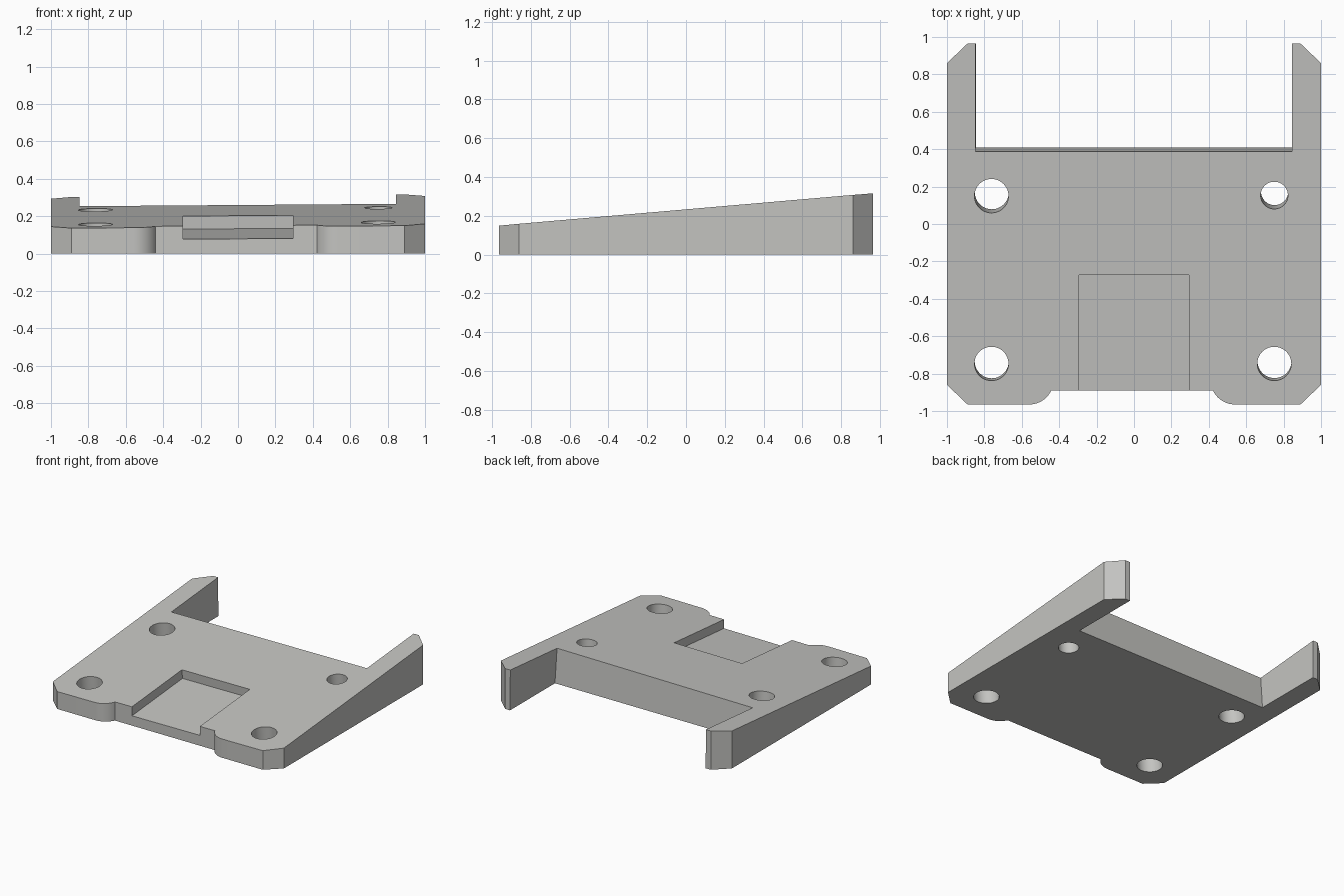
import bpy, bmesh, math
from mathutils import Matrix, Vector

if "Cube" in bpy.data.objects:
    bpy.data.objects.remove(bpy.data.objects["Cube"])

SX, SY, Z0 = 0.0075, 0.0865, 0.226          # slope of the top face


def top(x, y):
    return Z0 + SX * x + SY * y


NORMAL = Vector((-SX, -SY, 1)).normalized()
TILT = Vector((0, 0, 1)).rotation_difference(NORMAL).to_matrix().to_4x4()


def on_top(x, y):
    """Frame lying on the sloped top face."""
    return Matrix.Translation((x, y, top(x, y))) @ TILT


def add_object(name, bm):
    bmesh.ops.recalc_face_normals(bm, faces=bm.faces[:])
    mesh = bpy.data.meshes.new(name)
    bm.to_mesh(mesh)
    bm.free()
    ob = bpy.data.objects.new(name, mesh)
    bpy.context.collection.objects.link(ob)
    return ob


def arc(cx, cy, r, a0, a1, n=10):
    return [(cx + r * math.cos(math.radians(a0 + (a1 - a0) * i / n)),
             cy + r * math.sin(math.radians(a0 + (a1 - a0) * i / n))) for i in range(n + 1)]


def box_cutter(x0, x1, y0, y1, z0, z1):
    """Box square to the top face, with z measured from that face."""
    bm = bmesh.new()
    bmesh.ops.create_cube(bm, size=1)
    for v in bm.verts:
        v.co = ((x1 - x0) * v.co.x, (y1 - y0) * v.co.y, (z1 - z0) * v.co.z + (z0 + z1) / 2)
    bm.transform(on_top((x0 + x1) / 2, (y0 + y1) / 2))
    return add_object("box_cutter", bm)


def hole_cutter(x, y, r):
    bm = bmesh.new()
    bmesh.ops.create_cone(bm, cap_ends=True, segments=48, radius1=r, radius2=r, depth=1)
    bm.transform(on_top(x, y))
    return add_object("hole_cutter", bm)


# Wedge plate: chamfered corners, shallow front cutback with rounded ends
outline = [(-1, 0.86), (-1, -0.86), (-0.89, -0.965)]
outline += arc(-0.56, -0.835, 0.13, -90, -25)
outline += arc(0.54, -0.835, 0.13, -155, -90)
outline += [(0.89, -0.965), (1, -0.86), (1, 0.86), (0.89, 0.965), (-0.89, 0.965)]
bm = bmesh.new()
low = [bm.verts.new((x, y, 0)) for x, y in outline]
high = [bm.verts.new((x, y, top(x, y))) for x, y in outline]
bm.faces.new(low)
bm.faces.new(high)
for i in range(len(low)):
    j = (i + 1) % len(low)
    bm.faces.new((low[i], low[j], high[j], high[i]))
plate = add_object("wedge_plate", bm)

# Rear slot between the arms, front recess, four screw holes
cutters = [
    box_cutter(-0.848, 0.845, 0.385, 1.4, -0.6, 0.3),
    box_cutter(-0.295, 0.293, -0.27, -1.2, -0.07, 0.3),
    hole_cutter(-0.762, 0.15, 0.091),
    hole_cutter(0.75, 0.153, 0.073),
    hole_cutter(-0.762, -0.747, 0.091),
    hole_cutter(0.75, -0.747, 0.091),
]
bpy.context.view_layer.objects.active = plate
plate.select_set(True)
for c in cutters:
    bm = bmesh.new()
    bm.from_mesh(c.data)
    bmesh.ops.recalc_face_normals(bm, faces=bm.faces[:])
    bm.to_mesh(c.data)
    bm.free()
    mod = plate.modifiers.new("cut", 'BOOLEAN')
    mod.operation = 'DIFFERENCE'
    mod.solver = 'EXACT'
    mod.object = c
    bpy.ops.object.modifier_apply(modifier=mod.name)
    bpy.data.objects.remove(c)

# Plain grey finish
grey = bpy.data.materials.new("warm_grey")
grey.diffuse_color = (0.55, 0.55, 0.53, 1)
grey.use_nodes = True
grey.node_tree.nodes["Principled BSDF"].inputs["Base Color"].default_value = grey.diffuse_color
plate.data.materials.clear()
plate.data.materials.append(grey)
bpy.ops.object.shade_smooth_by_angle(angle=math.radians(30))
